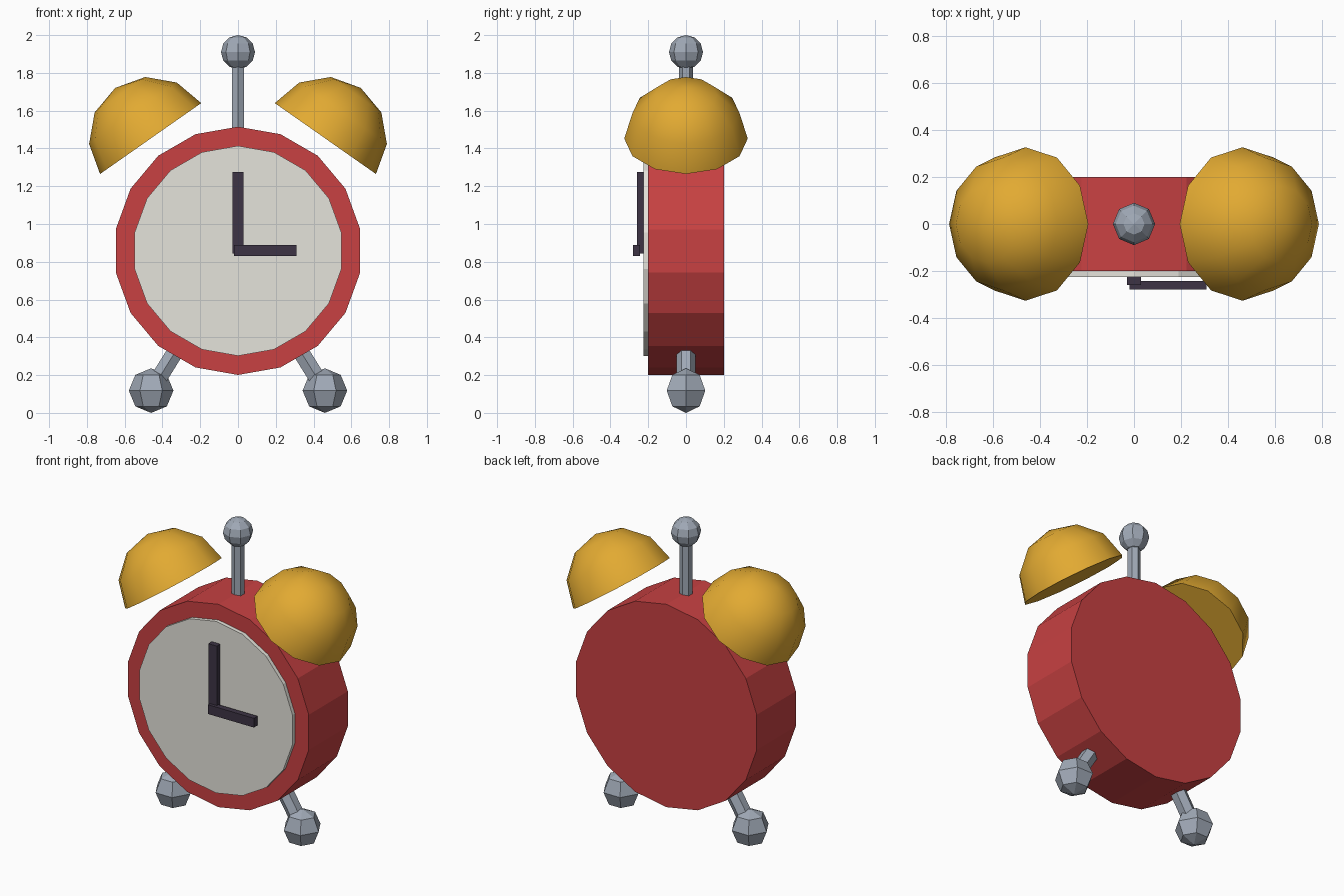
import bpy, bmesh
from math import sin, cos, pi, radians, atan2
from mathutils import Matrix, Vector

if "Cube" in bpy.data.objects:
    bpy.data.objects.remove(bpy.data.objects["Cube"])


def material(name, r, g, b):
    lin = [((c / 255 + 0.055) / 1.055) ** 2.4 for c in (r, g, b)]
    m = bpy.data.materials.new(name)
    m.diffuse_color = (*lin, 1)
    m.use_nodes = True
    m.node_tree.nodes["Principled BSDF"].inputs["Base Color"].default_value = m.diffuse_color
    return m


RED = material("red paint", 200, 65, 66)
CREAM = material("dial cream", 229, 227, 219)
GOLD = material("bell gold", 226, 170, 50)
STEEL = material("steel grey", 160, 169, 182)
DARK = material("dark hands", 61, 52, 69)


def finish(bm, name, mat, matrix):
    bmesh.ops.recalc_face_normals(bm, faces=bm.faces)
    bm.transform(matrix)
    mesh = bpy.data.meshes.new(name)
    bm.to_mesh(mesh)
    bm.free()
    mesh.materials.append(mat)
    ob = bpy.data.objects.new(name, mesh)
    bpy.context.collection.objects.link(ob)
    return ob


def turned(name, mat, profile, sides, matrix, start=0.0):
    """Turn a (radius, height) profile about z; open ends are capped."""
    bm = bmesh.new()
    rings = []
    for r, z in profile:
        if r < 1e-6:
            rings.append([bm.verts.new((0, 0, z))] * sides)
        else:
            rings.append([bm.verts.new((r * cos(start + 2 * pi * i / sides),
                                        r * sin(start + 2 * pi * i / sides), z))
                          for i in range(sides)])
    for a, b in zip(rings, rings[1:]):
        for i in range(sides):
            j = (i + 1) % sides
            bm.faces.new(dict.fromkeys((a[i], a[j], b[j], b[i])))
    for ring in (rings[0], rings[-1]):
        if ring[0] is not ring[1]:
            bm.faces.new(ring)
    return finish(bm, name, mat, matrix)


def ball(r, rings, first=0):
    """Profile of a sphere, from ring number first up to the top pole."""
    return [(r * sin(pi * i / rings), -r * cos(pi * i / rings))
            for i in range(first, rings + 1)]


def box(name, mat, lo, hi):
    lo, hi = Vector(lo), Vector(hi)
    bm = bmesh.new()
    bmesh.ops.create_cube(bm, size=1)
    return finish(bm, name, mat, Matrix.Translation((lo + hi) / 2)
                  @ Matrix.Diagonal((*(hi - lo), 1)))


UP = pi / 2
CZ = 0.858

# Case and dial: 18-sided discs facing the front
facing = Matrix.Translation((0, 0, CZ)) @ Matrix.Rotation(UP, 4, 'X')
turned("case", RED, [(0.657, -0.2), (0.657, 0.2)], 18, facing, UP)
turned("dial", CREAM, [(0.556, 0.19), (0.556, 0.225)], 18, facing, UP)

# Hands
box("minute_hand", DARK, (-0.03, -0.26, 0.845), (0.03, -0.224, 1.275))
box("hour_hand", DARK, (-0.02, -0.28, 0.83), (0.31, -0.243, 0.89))

# Hammer stem and knob
turned("hammer_stem", STEEL, [(0.038, 1.42), (0.038, 1.87)], 6, Matrix(), UP)
turned("hammer_knob", STEEL, ball(0.09, 6), 8, Matrix.Translation((0, 0, 1.91)))

for side, label in ((-1, "left"), (1, "right")):
    # Bell: closed half dome, leaning outward
    lean = Matrix.Translation((side * 0.4625, 0, 1.4525)) @ Matrix.Rotation(side * radians(35), 4, 'Y')
    bell = turned(label + "_bell", GOLD, ball(0.327, 6, 3), 12, lean)
    bpy.ops.object.select_all(action='DESELECT')
    bell.select_set(True)
    bpy.context.view_layer.objects.active = bell
    bpy.ops.object.shade_smooth_by_angle(angle=radians(50))

    # Leg pointing at the case centre, with a ball foot
    foot = Vector((side * 0.46, 0, 0.118))
    tilt = atan2(-foot.x, CZ - foot.z)
    turned(label + "_leg", STEEL, [(0.05, 0.0), (0.05, 0.34)], 6,
           Matrix.Translation(foot) @ Matrix.Rotation(tilt, 4, 'Y'), UP)
    turned(label + "_foot", STEEL, ball(0.118, 4), 6, Matrix.Translation(foot))
